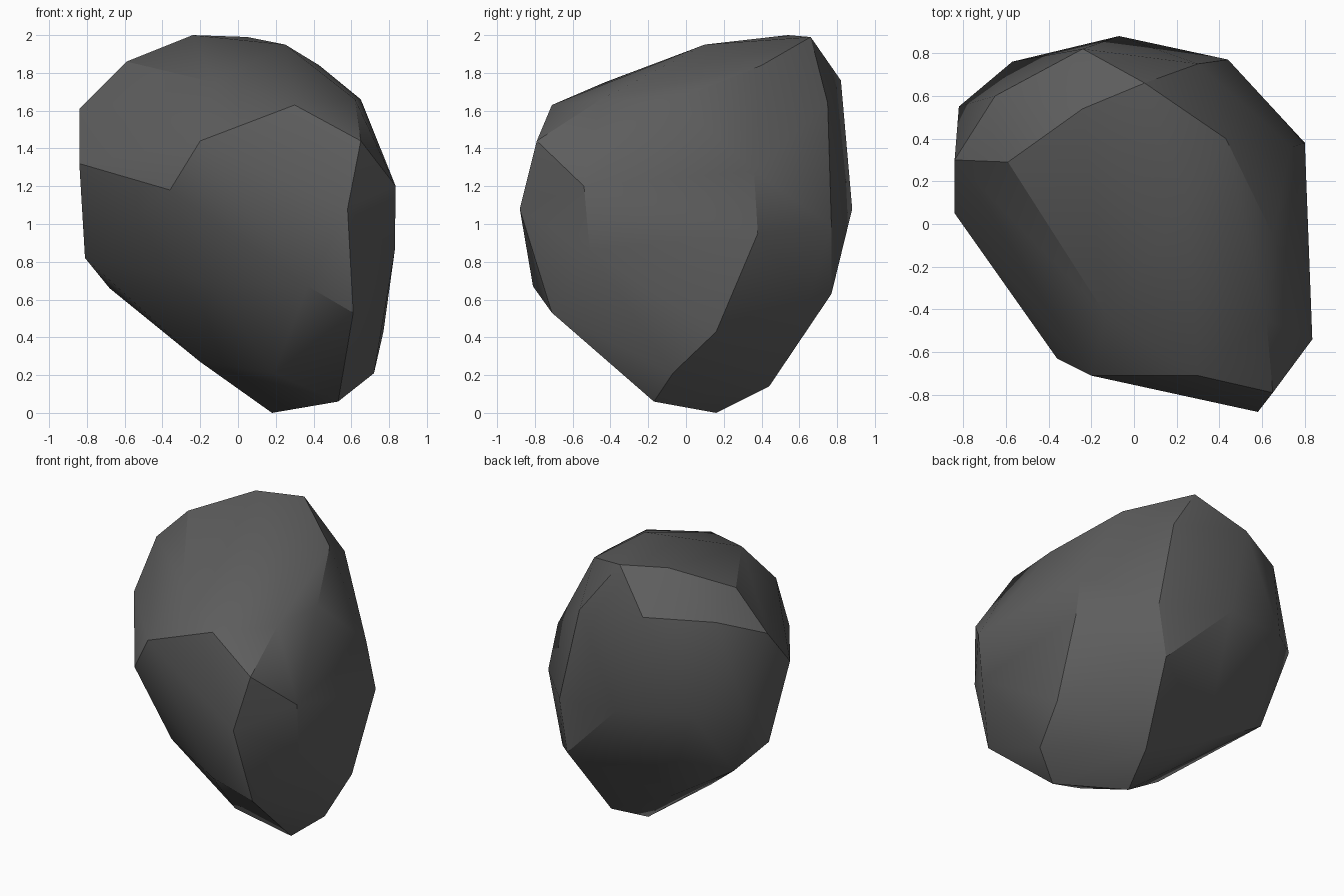
import bpy
import bmesh
import math
from mathutils import Vector

# Remove the default cube only
default_cube = bpy.data.objects.get("Cube")
if default_cube is not None:
    bpy.data.objects.remove(default_cube, do_unlink=True)

CENTIMETRE = 0.01
SHARP_ANGLE = math.radians(30)


def make_material(name, colour):
    """Plain flat-coloured material, shown the same in viewport and render."""
    material = bpy.data.materials.new(name)
    material.use_nodes = True
    material.diffuse_color = colour
    shader = next(node for node in material.node_tree.nodes
                  if node.type == 'BSDF_PRINCIPLED')
    shader.inputs["Base Color"].default_value = colour
    shader.inputs["Roughness"].default_value = 0.9
    return material


def make_hull(name, corner_groups, material):
    """Wrap a tight convex skin around the chipped corners of a stone."""
    mesh_builder = bmesh.new()
    for corners in corner_groups:
        for corner in corners:
            mesh_builder.verts.new(Vector(corner) * CENTIMETRE)
    result = bmesh.ops.convex_hull(mesh_builder, input=mesh_builder.verts)

    # Drop any corner swallowed by the skin
    swallowed = set(result["geom_interior"]) | set(result["geom_unused"])
    loose = [item for item in swallowed if isinstance(item, bmesh.types.BMVert)]
    bmesh.ops.delete(mesh_builder, geom=loose, context='VERTS')
    bmesh.ops.recalc_face_normals(mesh_builder, faces=mesh_builder.faces)

    mesh = bpy.data.meshes.new(name)
    mesh_builder.to_mesh(mesh)
    mesh_builder.free()
    mesh.materials.append(material)
    stone = bpy.data.objects.new(name, mesh)
    bpy.context.collection.objects.link(stone)
    return stone


def shade_chipped(stone):
    """Soft shading across shallow chips, crisp creases on steep ones."""
    bpy.ops.object.select_all(action='DESELECT')
    stone.select_set(True)
    bpy.context.view_layer.objects.active = stone
    bpy.ops.object.shade_smooth_by_angle(angle=SHARP_ANGLE)


# Chipped corners of the boulder, grouped by region, in centimetres
crown = [(-24, 54, 200), (5, 66, 199), (25, 10, 195), (43, 40, 184),
         (-59, 29, 186), (-13, -43, 175)]
front_brow = [(65, -5, 166), (62, -45, 166), (30, -71, 163),
              (65, -79, 144), (-20, -71, 144), (-36, -63, 118)]
front_keel = [(58, -88, 108), (37, -81, 67), (61, -71, 53), (-15, -52, 69)]
east_side = [(83.5, -54, 120), (83, -51, 86), (80, 38, 95), (74, 36, 128),
             (77, 16, 43), (72, -7, 21)]
back_side = [(-24, 82, 176), (-65, 60, 175), (30, 75, 164), (44, 77, 99),
             (-7, 88, 108), (-57, 76, 114), (38, 77, 63), (50, 65, 60)]
west_side = [(-84, 30, 161), (-84, 5, 132), (-82, 55, 120),
             (-81, 24, 82), (-68, 44, 66)]
underside = [(53, -17, 6), (18, 16, 0), (27, 44, 14), (-20, 46, 36),
             (-20, 0, 27), (19, -30, 21)]

# Single dark stone
dark_stone = make_material("dark_stone_grey", (0.11, 0.11, 0.11, 1.0))
boulder = make_hull("boulder", [crown, front_brow, front_keel, east_side,
                                back_side, west_side, underside], dark_stone)
shade_chipped(boulder)
